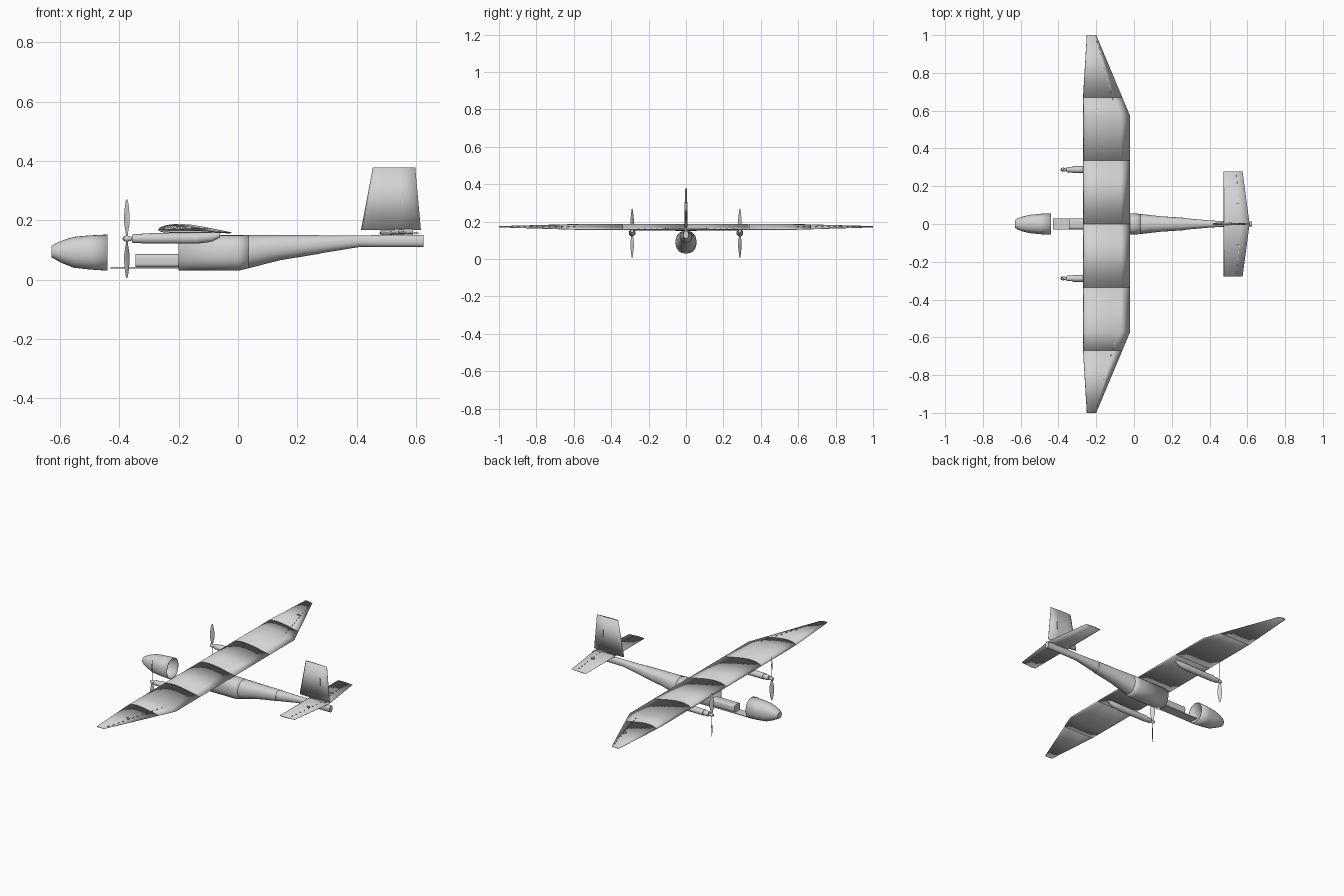
import bpy, bmesh, math
from mathutils import Matrix, Vector

if "Cube" in bpy.data.objects:
    bpy.data.objects.remove(bpy.data.objects["Cube"])

grey = bpy.data.materials.new("light grey")
grey.diffuse_color = (0.65, 0.65, 0.65, 1)
grey.use_nodes = True
grey.node_tree.nodes["Principled BSDF"].inputs["Base Color"].default_value = grey.diffuse_color


def finish(name, bm, angle=None):
    """Turn a bmesh into a smooth object; angle keeps sharper edges crisp."""
    me = bpy.data.meshes.new(name)
    bm.to_mesh(me)
    bm.free()
    me.materials.append(grey)
    me.polygons.foreach_set("use_smooth", [True] * len(me.polygons))
    if angle:
        me.set_sharp_from_angle(angle=math.radians(angle))
    ob = bpy.data.objects.new(name, me)
    bpy.context.collection.objects.link(ob)
    return ob


def loft(name, rings, cap0=True, cap1=True, angle=None):
    """Skin a list of equal-length closed rings."""
    bm = bmesh.new()
    rows = [[bm.verts.new(p) for p in r] for r in rings]
    n = len(rows[0])
    for a, b in zip(rows, rows[1:]):
        for i in range(n):
            j = (i + 1) % n
            bm.faces.new((a[i], a[j], b[j], b[i]))
    if cap0:
        bm.faces.new(rows[0][::-1])
    if cap1:
        bm.faces.new(rows[-1])
    if cap0 and cap1:
        bmesh.ops.recalc_face_normals(bm, faces=bm.faces)
    return finish(name, bm, angle)


def tube(name, stations, y=0, power=2, n=32, **kw):
    """Body along x from stations (x, half width, z low, z high)."""
    def sup(v):
        return math.copysign(abs(v) ** (2 / power), v)
    rings = []
    for x, w, lo, hi in stations:
        ring = []
        for i in range(n):
            a = math.tau * i / n
            ring.append((x, y + w * sup(math.cos(a)),
                         (lo + hi) / 2 + (hi - lo) / 2 * sup(math.sin(a))))
        rings.append(ring)
    return loft(name, rings, angle=kw.pop("angle", 35), **kw)


def box(name, centre, size, turn=0):
    bm = bmesh.new()
    m = (Matrix.Translation(centre) @ Matrix.Rotation(turn, 4, 'Z')
         @ Matrix.Diagonal((*size, 1)))
    bmesh.ops.create_cube(bm, size=1, matrix=m)
    return finish(name, bm, 30)


def hollow(ob):
    mod = ob.modifiers.new("wall", 'SOLIDIFY')
    mod.thickness = 0.004
    mod.offset = -1


# Fuselage: open centre body, tapering mid body, tail boom
hollow(tube("centre_body", [(-0.2, .056, .03, .15), (0, .056, .03, .15),
                            (.035, .053, .038, .15)], power=2.3, cap0=False, cap1=False))
tube("mid_body", [(.035, .053, .038, .15), (.14, .041, .065, .15),
                  (.275, .032, .087, .15)], power=2.2)
tube("tail_boom", [(.275, .030, .088, .149), (.41, .018, .110, .149),
                   (.48, .015, .110, .15), (.625, .014, .110, .15)], power=2.2)

# Detached hollow nose, equipment tray and battery
hollow(tube("nose_cone", [(-.63, .02, .075, .113), (-.615, .03, .067, .122),
                          (-.59, .039, .054, .133), (-.555, .048, .040, .144),
                          (-.50, .054, .034, .149), (-.44, .056, .03, .152)],
            power=2.2, cap1=False))
box("tray", (-.305, 0, .04), (.25, .056, .004))
tube("battery", [(-.345, .028, .041, .086), (-.19, .028, .041, .086)], power=4)

# Wing: aerofoil as (chord fraction, z), closed loop from nose over the top
AIRFOIL = [(0, .166), (.03, .176), (.1, .183), (.2, .187), (.3, .188), (.45, .185),
           (.6, .179), (.8, .169), (1, .159), (.97, .156), (.8, .157), (.5, .157),
           (.2, .157), (.05, .160)]


def wing_plan(y):
    """Leading edge, chord and thickness scale at span y."""
    lead = -.27 + .02 * max(0, (y - .67) / .33)
    trail = -.02 - .18 * max(0, (y - .57) / .43)
    return lead, trail - lead, 1 - .78 * max(0, (y - .57) / .43)


def wing_ring(y, side):
    lead, chord, s = wing_plan(y)
    return [(lead + t * chord, side * y, .173 + (z - .173) * s) for t, z in AIRFOIL]


for side, tag in ((1, "left"), (-1, "right")):
    for part, spans in (("inner", (0, .335)), ("middle", (.336, .57, .669)),
                        ("outer", (.67, 1))):
        loft(f"{part}_wing_{tag}", [wing_ring(y, side) for y in spans])

    # Aileron hinge tabs and control horn
    slope = math.atan2(-.11, .40) * side
    for i in range(12):
        f = (i + .5) / 12
        box(f"aileron_hinge_{tag}", (-.09 - .11 * f, side * (.58 + .40 * f), .1725),
            (.003, .012, .004), -slope)
    box(f"aileron_horn_{tag}", (-.165, side * .82, .176), (.02, .004, .009))

    # Engine nacelle, collar and hub
    ny = side * .288
    tube(f"nacelle_{tag}", [(-.325, .018, .121, .156), (-.14, .018, .121, .158),
                            (-.09, .014, .127, .160), (-.06, .008, .142, .160)],
         y=ny, n=24)
    tube(f"motor_{tag}", [(-.357, .013, .125, .151), (-.352, .015, .123, .153),
                          (-.325, .015, .123, .153)], y=ny, n=24)
    tube(f"hub_{tag}", [(-.389, .002, .136, .140), (-.385, .008, .130, .146),
                        (-.375, .011, .127, .149), (-.365, .008, .130, .146),
                        (-.355, .005, .133, .143)], y=ny, n=16)

    # Two twisted propeller blades
    for up in (1, -1):
        rings = []
        for r, w, pitch in ((.004, .004, 60), (.02, .007, 55), (.05, .013, 48),
                            (.075, .013, 44), (.105, .009, 40), (.125, .005, 38),
                            (.132, .002, 36)):
            p = math.radians(pitch)
            ring = []
            for i in range(12):
                a = math.tau * i / 12
                c, t = w * math.cos(a), .14 * w * math.sin(a)
                dx, dy = c * math.cos(p) - t * math.sin(p), c * math.sin(p) + t * math.cos(p)
                ring.append((-.375 + dx, ny + side * up * dy, .138 + up * r))
            rings.append(ring)
        loft(f"propeller_blade_{tag}", rings, angle=50)

    # Elevator hinge tabs and control horn
    for i in range(8):
        f = (i + .5) / 8
        box(f"elevator_hinge_{tag}", (.57 - .03 * f, side * .27 * f, .1605), (.003, .01, .004))
    box(f"elevator_horn_{tag}", (.55, side * .11, .164), (.018, .004, .01))

# Symmetric section shared by the tail surfaces: (chord fraction, half thickness)
HALF = [(0, 0), (.04, .55), (.15, .9), (.35, 1), (.65, .65), (1, .12)]
SYM = HALF + [(t, -h) for t, h in HALF[:0:-1]]

# Tailplane
loft("tailplane", [[(.475 + t * chord, y, .157 + h * thick) for t, h in SYM]
                   for y, chord, thick in ((-.278, .10, .004), (0, .137, .006),
                                           (.278, .10, .004))])

# Fin with its root fairing and rudder horn
loft("fin", [[(lead + t * chord, h * thick, z) for t, h in SYM]
             for z, lead, chord, thick in ((.168, .415, .202, .008),
                                           (.378, .455, .143, .006))])
box("fin_mount", (.535, 0, .16), (.11, .012, .02))
box("rudder_horn", (.555, 0, .277), (.004, .016, .045))
